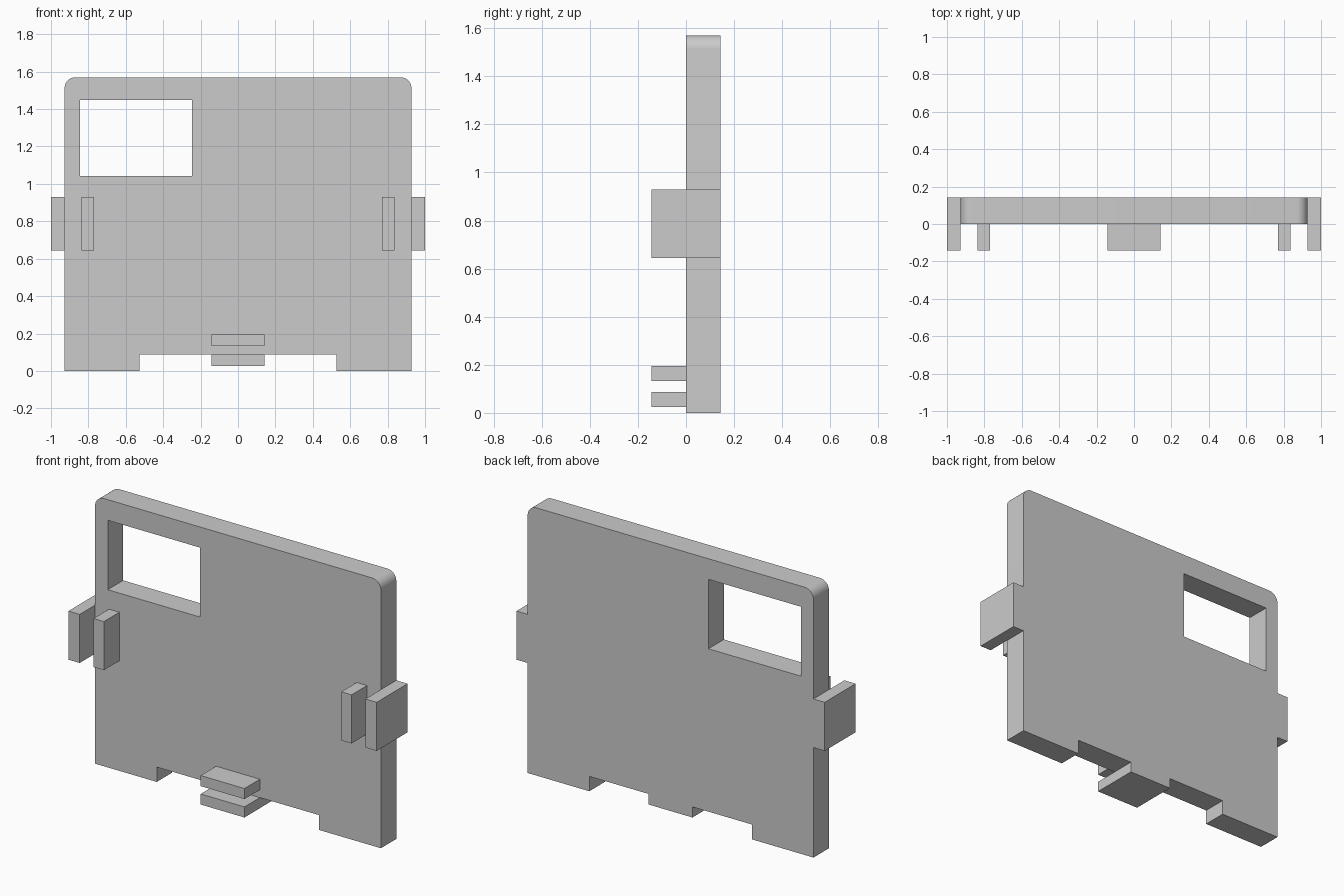
import bpy, bmesh

cube = bpy.data.objects.get("Cube")
if cube:
    bpy.data.objects.remove(cube, do_unlink=True)

HALF_DEPTH = 0.143

grey = bpy.data.materials.new("plain_grey")
grey.use_nodes = True
colour = (0.6, 0.6, 0.6, 1)
grey.diffuse_color = colour
grey.node_tree.nodes["Principled BSDF"].inputs["Base Color"].default_value = colour


def add_object(name, bm):
    bmesh.ops.recalc_face_normals(bm, faces=bm.faces)
    mesh = bpy.data.meshes.new(name)
    bm.to_mesh(mesh)
    bm.free()
    mesh.materials.append(grey)
    obj = bpy.data.objects.new(name, mesh)
    bpy.context.collection.objects.link(obj)
    return obj


def box(name, xs, ys, zs):
    bm = bmesh.new()
    bmesh.ops.create_cube(bm, size=1)
    for v in bm.verts:
        for axis, (low, high) in enumerate((xs, ys, zs)):
            v.co[axis] = high if v.co[axis] > 0 else low
    return add_object(name, bm)


# Panel: stepped outline, extruded, with rounded top corners
TOP, HALF_WIDTH, NOTCH_TOP, NOTCH_X = 1.57, 0.927, 0.087, 0.527
half = [(NOTCH_X, NOTCH_TOP), (NOTCH_X, 0), (HALF_WIDTH, 0), (HALF_WIDTH, TOP)]
outline = half + [(-x, z) for x, z in reversed(half)]
bm = bmesh.new()
face = bm.faces.new([bm.verts.new((x, 0, z)) for x, z in outline])
grown = bmesh.ops.extrude_face_region(bm, geom=[face], use_keep_orig=True)
bmesh.ops.translate(bm, vec=(0, HALF_DEPTH, 0),
                    verts=[g for g in grown["geom"] if isinstance(g, bmesh.types.BMVert)])
corners = [e for e in bm.edges
           if all(v.co.z > TOP - 0.01 for v in e.verts)
           and abs(e.verts[0].co.x - e.verts[1].co.x) < 0.01]
bmesh.ops.bevel(bm, geom=corners, offset=0.057, segments=8, profile=0.5, affect='EDGES')
panel = add_object("panel", bm)

# Window opening
cutter = box("window_cutter", (-0.845, -0.246), (-0.1, 0.3), (1.042, 1.449))
cutter.hide_render = True
cutter.hide_viewport = True
cut = panel.modifiers.new("window", 'BOOLEAN')
cut.operation = 'DIFFERENCE'
cut.solver = 'EXACT'
cut.object = cutter
bpy.context.view_layer.objects.active = panel
panel.select_set(True)
bpy.ops.object.modifier_apply(modifier=cut.name)
bpy.data.objects.remove(cutter, do_unlink=True)
bpy.ops.object.shade_smooth_by_angle()

# Side clips: an outer full-depth tab and an inner front tab on each edge
FULL, FRONT = (-HALF_DEPTH, HALF_DEPTH), (-HALF_DEPTH, 0)
for side, s in (("left", 1), ("right", -1)):
    for part, a, b, depth in (("outer", HALF_WIDTH, 1.0, FULL), ("inner", 0.77, 0.837, FRONT)):
        box(f"{side}_{part}_tab", sorted((s * a, s * b)), depth, (0.645, 0.93))

# Bottom clip: upper front tab and lower full-depth tab in the notch
box("bottom_upper_tab", (-0.142, 0.142), FRONT, (0.133, 0.195))
box("bottom_lower_tab", (-0.142, 0.142), FULL, (0.025, NOTCH_TOP))
